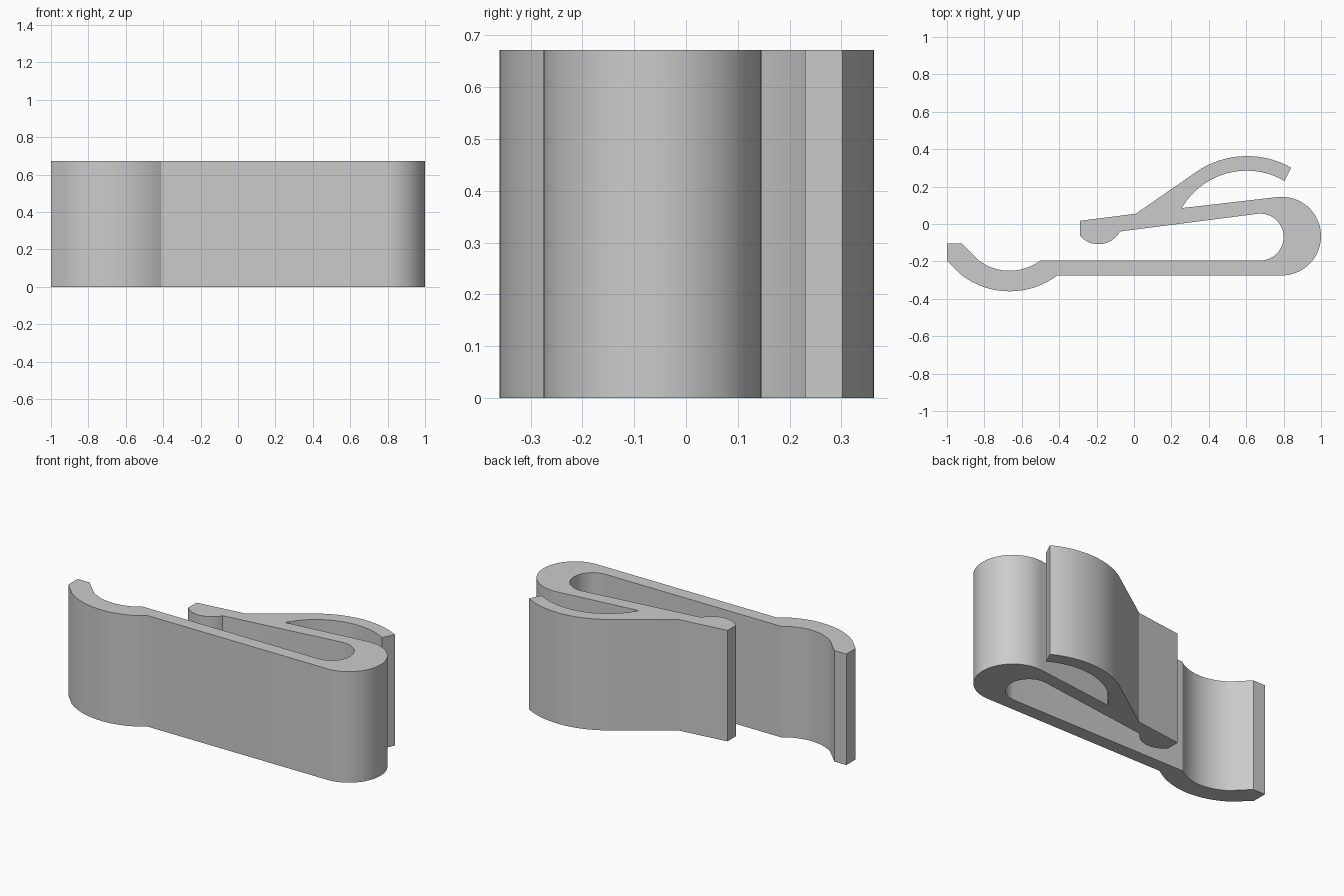
import bpy, bmesh, math
from mathutils import Vector

if "Cube" in bpy.data.objects:
    bpy.data.objects.remove(bpy.data.objects["Cube"], do_unlink=True)

HEIGHT = 0.672


def arc(a, b, c, steps=16):
    """Points on the circular arc from a through b to c."""
    a, b, c = Vector(a), Vector(b), Vector(c)
    u, v = b - a, c - a
    d = 2 * u.cross(v)
    centre = a + Vector((v.y * u.dot(u) - u.y * v.dot(v),
                         u.x * v.dot(v) - v.x * u.dot(u))) / d
    start = a - centre
    t0 = math.atan2(start.y, start.x)
    end = c - centre
    sweep = (math.atan2(end.y, end.x) - t0) % math.tau
    if d < 0:
        sweep -= math.tau
    return [centre + start.length * Vector((math.cos(t0 + sweep * i / steps),
                                            math.sin(t0 + sweep * i / steps)))
            for i in range(steps + 1)]


# Outline of the bent strip, counterclockwise from the flared tip
outline = [(-1, -0.105), (-1, -0.195)]
outline += arc((-0.92, -0.275), (-0.665, -0.36), (-0.41, -0.275))    # lower bulge
outline += arc((0.79, -0.275), (1, -0.065), (0.766, 0.144), 32)      # outer bend
outline += arc((0.255, 0.085), (0.6, 0.285), (0.805, 0.23), 24)      # hook inside
outline += arc((0.84, 0.302), (0.6, 0.363), (0.35, 0.29), 24)        # hook outside
outline += [(0.01, 0.055), (-0.29, 0.017)]
outline += arc((-0.29, -0.062), (-0.19, -0.108), (-0.075, -0.04))    # gripping nub
outline += arc((0.665, 0.055), (0.8, -0.07), (0.675, -0.195), 28)    # inner bend
outline += arc((-0.5, -0.195), (-0.665, -0.25), (-0.83, -0.195))     # upper bulge
outline += [(-0.92, -0.105)]

# Extrude the outline into the clip
bm = bmesh.new()
base = bm.faces.new([bm.verts.new((p[0], p[1], 0)) for p in outline])
wall = bmesh.ops.extrude_face_region(bm, geom=[base], use_keep_orig=True)
top = [g for g in wall["geom"] if isinstance(g, bmesh.types.BMVert)]
bmesh.ops.translate(bm, verts=top, vec=(0, 0, HEIGHT))
bmesh.ops.recalc_face_normals(bm, faces=bm.faces)
caps = [f for f in bm.faces if len(f.verts) > 4]
bmesh.ops.triangulate(bm, faces=caps, ngon_method='EAR_CLIP')
mesh = bpy.data.meshes.new("spring_clip")
bm.to_mesh(mesh)
bm.free()
clip = bpy.data.objects.new("spring_clip", mesh)
bpy.context.collection.objects.link(clip)

# Plain grey plastic
grey = bpy.data.materials.new("light_grey")
grey.use_nodes = True
colour = (0.6, 0.6, 0.6, 1)
grey.diffuse_color = colour
grey.node_tree.nodes["Principled BSDF"].inputs["Base Color"].default_value = colour
mesh.materials.append(grey)

bpy.ops.object.select_all(action='DESELECT')
clip.select_set(True)
bpy.context.view_layer.objects.active = clip
bpy.ops.object.shade_smooth_by_angle(angle=math.radians(25))
